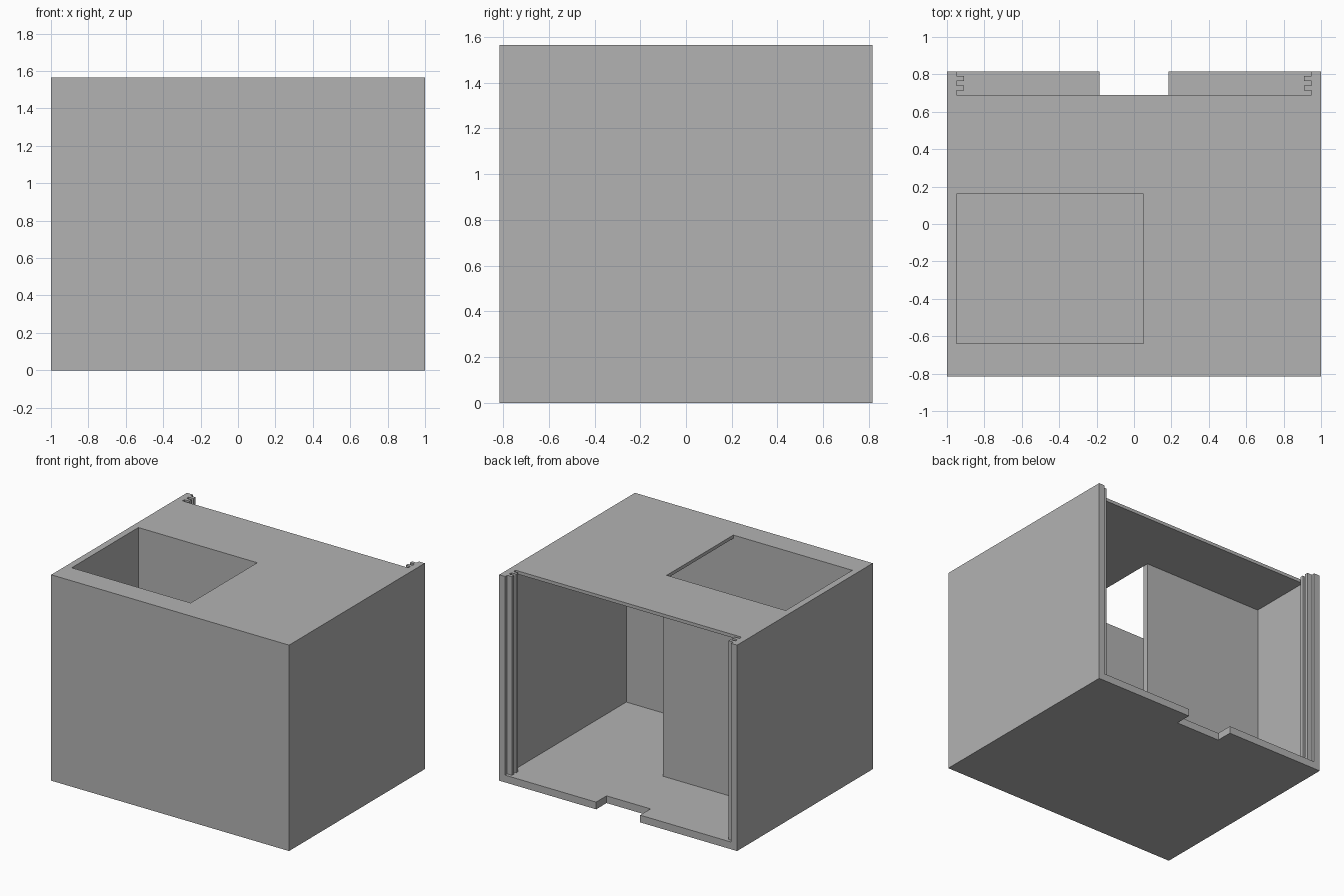
import bpy
import bmesh

cube = bpy.data.objects.get("Cube")
if cube:
    bpy.data.objects.remove(cube, do_unlink=True)

# Main dimensions
W, D, H = 1.0, 0.815, 1.565      # half width, half depth, height
IN = 0.95                        # inner face of the side walls
FRONT = -0.64                    # inner face of the front wall
LID_END = 0.69                   # rear edge of the lid
FLOOR, LID = 0.055, 0.025        # floor and lid thickness
HOLE_X, HOLE_Y = 0.05, 0.16      # inner corner of the lid opening
PANEL = 0.045                    # partition thickness
NOTCH = 0.185                    # half width of the floor notch
TOOTH = 0.04                     # rail depth

grey = bpy.data.materials.new("light_grey")
grey.use_nodes = True
grey.diffuse_color = (0.45, 0.45, 0.45, 1)
grey.node_tree.nodes["Principled BSDF"].inputs["Base Color"].default_value = (0.45, 0.45, 0.45, 1)


def prism(name, plan, z0, z1):
    """Extrude a flat plan outline from z0 to z1."""
    bm = bmesh.new()
    face = bm.faces.new([bm.verts.new((x, y, z0)) for x, y in plan])
    top = bmesh.ops.extrude_face_region(bm, geom=[face])
    moved = [v for v in top["geom"] if isinstance(v, bmesh.types.BMVert)]
    bmesh.ops.translate(bm, verts=moved, vec=(0, 0, z1 - z0))
    bmesh.ops.recalc_face_normals(bm, faces=bm.faces)
    mesh = bpy.data.meshes.new(name)
    bm.to_mesh(mesh)
    bm.free()
    mesh.materials.append(grey)
    obj = bpy.data.objects.new(name, mesh)
    bpy.context.collection.objects.link(obj)
    return obj


# Walls: U-shaped plan with two guide teeth at the end of each side
step = (D - LID_END) / 5
teeth = []
for i in (1, 3):
    y0, y1 = LID_END + i * step, LID_END + (i + 1) * step
    teeth += [(IN, y0), (IN - TOOTH, y0), (IN - TOOTH, y1), (IN, y1)]
half = [(W, -D), (W, D), (IN, D)] + teeth[::-1] + [(IN, FRONT)]
mirrored = [(-x, y) for x, y in reversed(half)]
prism("outer_walls", half + mirrored, 0, H)

# Floor, notched at the rear and fitted around the teeth
floor_half = [(IN, FRONT)] + teeth + [(IN, D), (NOTCH, D), (NOTCH, LID_END)]
prism("floor", floor_half + [(-x, y) for x, y in reversed(floor_half)], 0, FLOOR)

# Lid: L-shaped, leaving the opening in one front corner
prism("lid", [(HOLE_X, FRONT), (IN, FRONT), (IN, LID_END), (-IN, LID_END),
              (-IN, HOLE_Y), (HOLE_X, HOLE_Y)], H - LID, H)

# Partition behind the opening
prism("partition", [(-IN, HOLE_Y), (HOLE_X, HOLE_Y), (HOLE_X, HOLE_Y + PANEL),
                    (-IN, HOLE_Y + PANEL)], FLOOR, H - LID)
